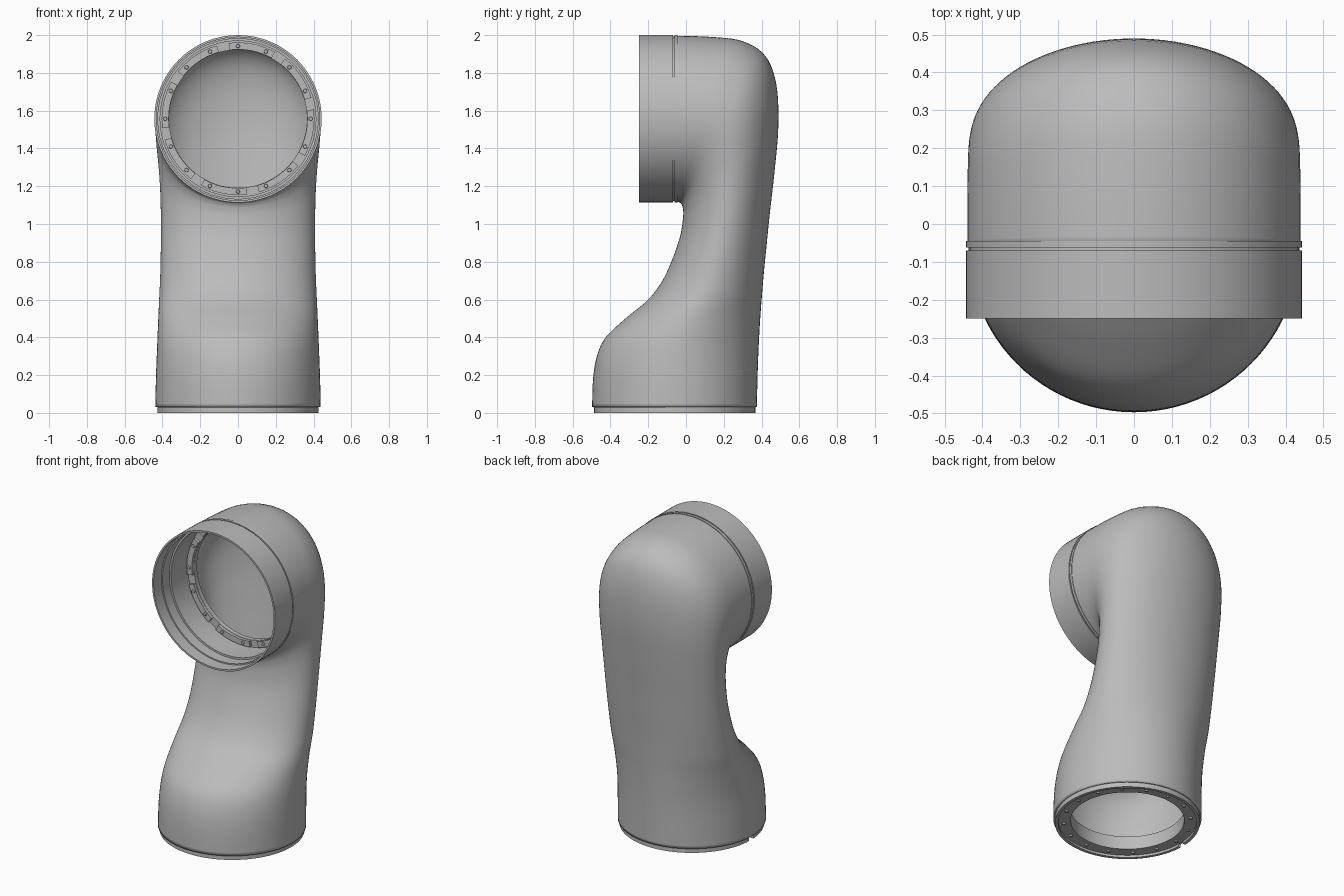
import bpy, bmesh
from math import sin, cos, pi, radians
from mathutils import Vector, Matrix

cube = bpy.data.objects.get("Cube")
if cube:
    bpy.data.objects.remove(cube, do_unlink=True)

grey = bpy.data.materials.new("satin_grey")
grey.use_nodes = True
colour = (0.5, 0.5, 0.5, 1)
grey.diffuse_color = colour
grey.node_tree.nodes["Principled BSDF"].inputs["Base Color"].default_value = colour

SEGS = 96
HEAD_Z = 1.557   # centre height of the front opening
BASE_Y = -0.06   # centre of the base opening


def finish(bm, name, angle=30):
    bmesh.ops.recalc_face_normals(bm, faces=bm.faces)
    mesh = bpy.data.meshes.new(name)
    bm.to_mesh(mesh)
    bm.free()
    mesh.materials.append(grey)
    obj = bpy.data.objects.new(name, mesh)
    bpy.context.collection.objects.link(obj)
    bpy.ops.object.select_all(action='DESELECT')
    obj.select_set(True)
    bpy.context.view_layer.objects.active = obj
    bpy.ops.object.shade_smooth_by_angle(angle=radians(angle))
    return obj


def head_point(r, h, a):
    return Vector((r * cos(a), h, HEAD_Z + r * sin(a)))


def base_point(r, h, a):
    return Vector((r * cos(a), BASE_Y + r * sin(a), h))


def lathe(bm, profile, place, start=0, sweep=2 * pi):
    """Revolve a closed (radius, height) profile, capped when partial."""
    full = sweep > 2 * pi - 1e-6
    steps = max(2, round(SEGS * sweep / (2 * pi)))
    rings = [[bm.verts.new(place(r, h, start + sweep * i / steps)) for r, h in profile]
             for i in range(steps if full else steps + 1)]
    n = len(profile)
    for i in range(steps):
        a, b = rings[i], rings[(i + 1) % len(rings)]
        for j in range(n):
            k = (j + 1) % n
            bm.faces.new((a[j], a[k], b[k], b[j]))
    if not full:
        bm.faces.new(rings[0])
        bm.faces.new(rings[-1][::-1])


def bolts(name, place, radius, height, turn):
    bm = bmesh.new()
    for i in range(16):
        spot = Matrix.Translation(place(radius, height, 2 * pi * i / 16))
        bmesh.ops.create_cone(bm, cap_ends=True, segments=12, radius1=0.012,
                              radius2=0.009, depth=0.012, matrix=spot @ turn)
    return finish(bm, name)


# Curved arm: front y, front z, back y, back z, half width of each section
sections = [
    (-.497, .03, .375, .03, .437),
    (-.492, .18, .378, .16, .435),
    (-.472, .3, .381, .26, .431),
    (-.425, .4, .385, .36, .427),
    (-.32, .5, .393, .5, .422),
    (-.2, .6, .402, .62, .417),
    (-.125, .7, .412, .74, .412),
    (-.07, .82, .426, .88, .409),
    (-.03, .94, .443, 1.05, .408),
    (-.015, 1.04, .468, 1.27, .411),
    (-.017, 1.085, .489, 1.52, .42),
    (-.024, 1.105, .478, 1.74, .431),
    (-.03, 1.112, .42, 1.89, .437),
    (-.036, 1.115, .3, 1.968, .439),
    (-.043, 1.117, .14, 1.99, .44),
    (-.06, 1.117, -.06, 1.997, .44),
]


def spline(keys, i, t):
    p = [Vector(keys[min(max(i + d, 0), len(keys) - 1)]) for d in (-1, 0, 1, 2)]
    return (p[1] * 2 + (p[2] - p[0]) * t
            + (p[0] * 2 - p[1] * 5 + p[2] * 4 - p[3]) * t ** 2
            + (p[1] * 3 - p[0] - p[2] * 3 + p[3]) * t ** 3) / 2


bm = bmesh.new()
path = [spline(sections, i, t / 5) for i in range(len(sections) - 1) for t in range(5)]
path.append(Vector(sections[-1]))
rings = []
for fy, fz, by, bz, w in path:
    ring = []
    for k in range(SEGS):
        a = 2 * pi * k / SEGS
        s = sin(a) / 2
        ring.append(bm.verts.new((w * cos(a), (fy + by) / 2 + (by - fy) * s,
                                  (fz + bz) / 2 + (bz - fz) * s)))
    rings.append(ring)
for a, b in zip(rings, rings[1:]):
    for k in range(SEGS):
        m = (k + 1) % SEGS
        bm.faces.new((a[k], a[m], b[m], b[k]))
arm = finish(bm, "curved_arm", 60)
wall = arm.modifiers.new("wall", 'SOLIDIFY')
wall.thickness = 0.012
wall.offset = -1

# Front collar with groove, stepped bore and inner flange
bm = bmesh.new()
lathe(bm, [(.443, -.25), (.443, -.07), (.436, -.07), (.436, -.062), (.443, -.062),
           (.443, -.045), (.42, -.045), (.42, .1), (.365, .1), (.365, .07),
           (.412, .07), (.412, -.1), (.424, -.1), (.424, -.17), (.432, -.17),
           (.432, -.25)], head_point)
finish(bm, "front_collar")

# Raised blocks on the front flange, separated by small gaps
bm = bmesh.new()
for i in range(8):
    lathe(bm, [(.367, .05), (.404, .05), (.404, .072), (.367, .072)], head_point,
          radians(45 * i + 16), radians(36))
finish(bm, "flange_blocks")
bolts("front_bolts", head_point, .385, .048, Matrix.Rotation(pi / 2, 4, 'X'))

# Base rim with a locating notch on the right side
bm = bmesh.new()
lathe(bm, [(.427, 0), (.427, .032), (.408, .032), (.408, 0)], base_point,
      pi + radians(3), 2 * pi - radians(6))
finish(bm, "base_rim")

# Base flange and short inner sleeve
bm = bmesh.new()
lathe(bm, [(.432, .03), (.41, .03), (.41, .015), (.335, .015), (.335, .1),
           (.42, .1)], base_point)
finish(bm, "base_flange")
bolts("base_bolts", base_point, .375, .013, Matrix.Rotation(pi, 4, 'X'))
